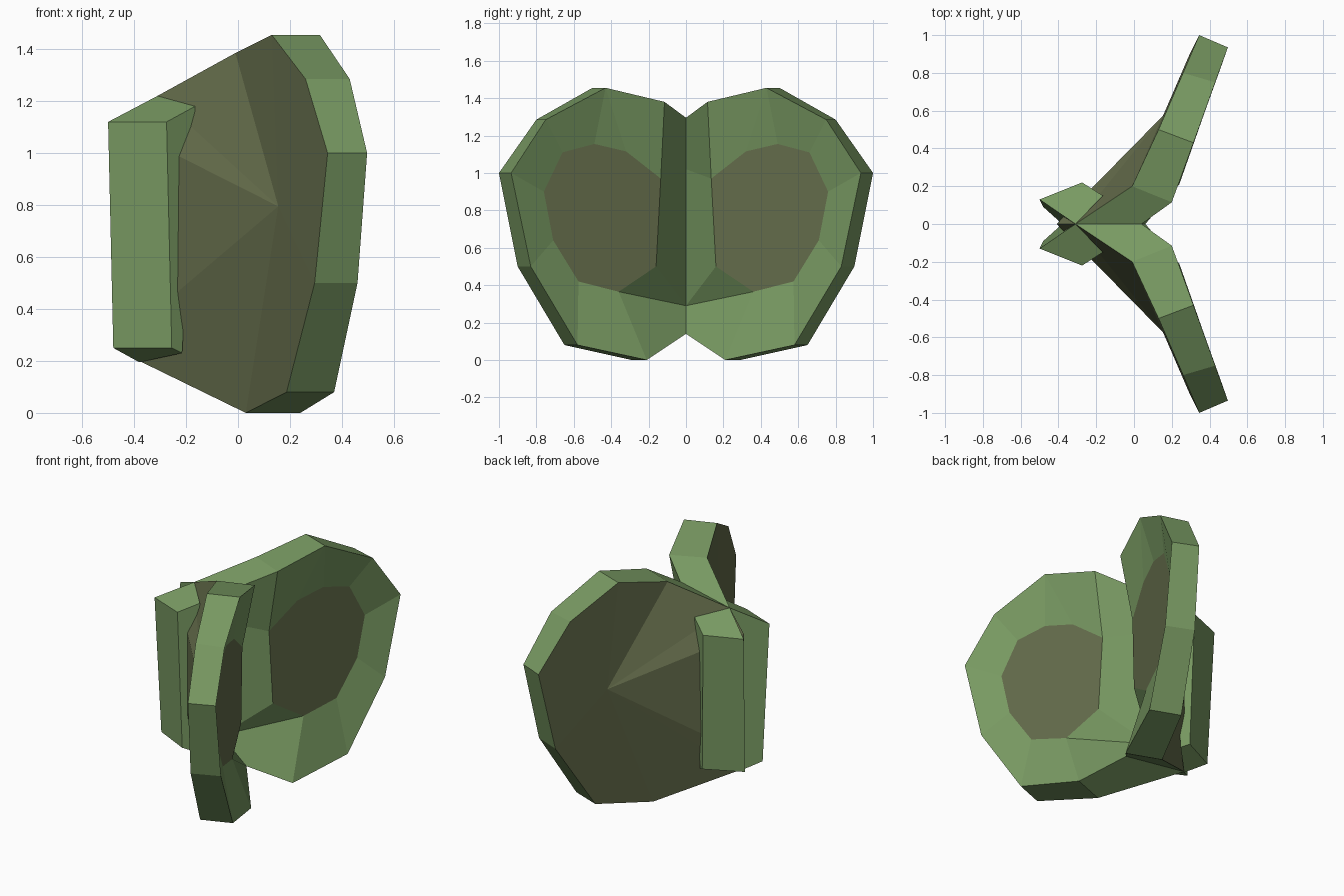
import bpy
import bmesh
from mathutils import Vector

old = bpy.data.objects.get("Cube")
if old:
    bpy.data.objects.remove(old, do_unlink=True)


def make_material(name, colour):
    mat = bpy.data.materials.new(name)
    mat.use_nodes = True
    mat.diffuse_color = (*colour, 1)
    mat.node_tree.nodes["Principled BSDF"].inputs["Base Color"].default_value = (*colour, 1)
    return mat


GREEN = make_material("leaf green", (0.188, 0.319, 0.122))
OLIVE = make_material("dull olive", (0.127, 0.150, 0.070))


def finish(bm, name, materials):
    """Weld the seams, orient the faces outward and link the object."""
    bmesh.ops.remove_doubles(bm, verts=bm.verts[:], dist=0.0005)
    bmesh.ops.recalc_face_normals(bm, faces=bm.faces[:])
    mesh = bpy.data.meshes.new(name)
    bm.to_mesh(mesh)
    bm.free()
    for mat in materials:
        mesh.materials.append(mat)
    obj = bpy.data.objects.new(name, mesh)
    bpy.context.scene.collection.objects.link(obj)
    return obj


# Outer rim of one lobe, from the top of the hinge round to the bottom
outer_rim = [(-.31, 0, 1.22), (-.01, .2, 1.385), (.13, .5, 1.455), (.26, .8, 1.285),
             (.345, 1, 1), (.295, .9, .5), (.187, .65, .08), (.03, .29, 0), (-.38, 0, .2)]
# Matching inner rim
inner_rim = [(.04, 0, 1.295), (.2, .115, 1.38), (.315, .43, 1.455), (.43, .75, 1.285),
             (.497, .935, 1), (.46, .83, .5), (.37, .58, .08), (.24, .21, 0), (.06, 0, .14)]
# Spine of the hinge behind the lobes, and crease of the hinge between them
spine = [(-.41, 0, .315), (-.41, 0, 1.08)]
crease_top, crease_bottom = (-.1, 0, 1.02), (-.12, 0, .29)
back_centre = (.155, .575, .795)
# Flat sunken pad, as (y, z) on a slanted plane
pad_outline = [(.135, .97), (.32, 1.115), (.49, 1.155), (.66, 1.11), (.76, .9),
               (.71, .64), (.575, .42), (.36, .365), (.16, .5)]
pad = [(.073 + .386 * y, y, z) for y, z in pad_outline]


def add_lobe(bm, side):
    def face(*points, olive=False):
        verts = [bm.verts.new((x, side * y, z)) for x, y, z in points]
        bm.faces.new(verts).material_index = int(olive)

    # Thickness band between the two rims
    for i in range(len(outer_rim) - 1):
        face(outer_rim[i], outer_rim[i + 1], inner_rim[i + 1], inner_rim[i])
    # Back fan
    loop = outer_rim + spine
    for a, b in zip(loop, loop[1:] + loop[:1]):
        face(back_centre, a, b, olive=True)
    # Sloping bowl from the inner rim to the pad
    r = inner_rim
    face(r[1], r[2], pad[1], pad[0])
    face(r[2], pad[2], pad[1])
    for i in range(2, 7):
        face(r[i], r[i + 1], pad[i + 1], pad[i])
    face(*pad, olive=True)
    # Hinge strip between the lobes
    face(r[0], r[1], pad[0], crease_top)
    face(crease_top, pad[0], pad[8], crease_bottom)
    face(crease_bottom, pad[8], pad[7])
    face(r[8], crease_bottom, pad[7], r[7])


bm = bmesh.new()
for side in (1, -1):
    add_lobe(bm, side)
finish(bm, "trap_lobes", [GREEN, OLIVE])

# Pair of flaps along the hinge
flap_top = [(-.5, .13, 1.12), (-.275, .22, 1.12), (-.165, .15, 1.18), (-.31, 0, 1.22)]
flap_bottom = [(-.48, .09, .25), (-.255, .2, .25), (-.215, .165, .23), (-.38, 0, .195)]
for name, side in (("back_flap", 1), ("front_flap", -1)):
    bm = bmesh.new()
    top, bottom = [[bm.verts.new(Vector((x, side * y, z))) for x, y, z in ring]
                   for ring in (flap_top, flap_bottom)]
    bm.faces.new(top)
    bm.faces.new(bottom)
    for i in range(4):
        j = (i + 1) % 4
        bm.faces.new((top[i], top[j], bottom[j], bottom[i]))
    finish(bm, name, [GREEN])
